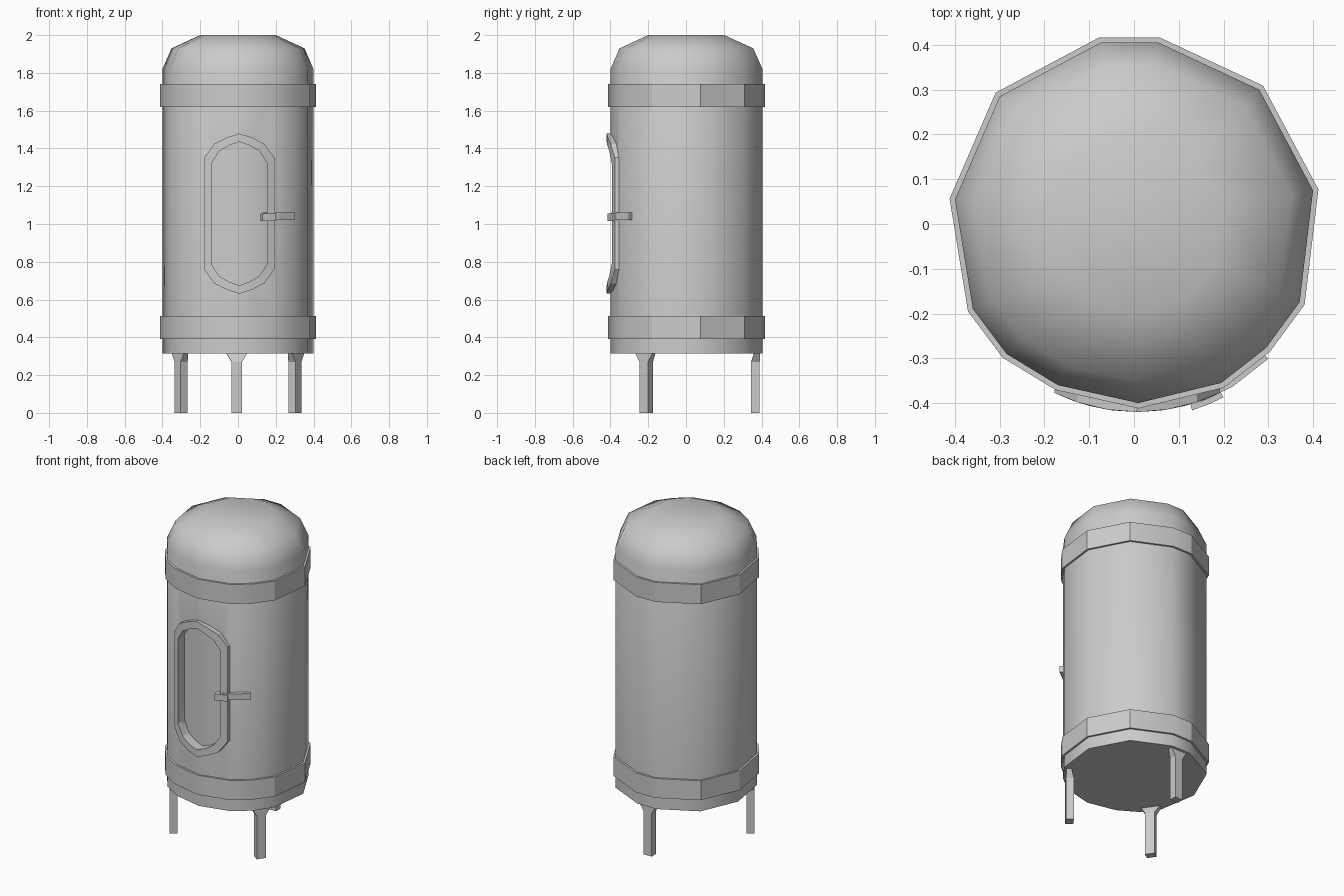
import bpy, math
from math import sin, cos, sqrt, radians

if "Cube" in bpy.data.objects:
    bpy.data.objects.remove(bpy.data.objects["Cube"])

# Shared uneven low-poly footprint of the tank (plan view)
PLAN = [(-.075, .405), (.055, .405), (.28, .30), (.40, .075), (.37, -.175),
        (.295, -.277), (.195, -.355), (.01, -.40), (-.17, -.36),
        (-.285, -.29), (-.36, -.19), (-.40, .055), (-.30, .285)][::-1]


def make(name, verts, faces, angle=None):
    me = bpy.data.meshes.new(name)
    me.from_pydata(verts, [], faces)
    ob = bpy.data.objects.new(name, me)
    bpy.context.collection.objects.link(ob)
    if angle:
        smooth(ob, angle)
    return ob


def select(ob):
    bpy.ops.object.select_all(action='DESELECT')
    ob.select_set(True)
    bpy.context.view_layer.objects.active = ob


def smooth(ob, angle):
    select(ob)
    bpy.ops.object.shade_smooth_by_angle(angle=radians(angle))


def loft(name, profile, cap, angle=None):
    """Stack scaled copies of the footprint; profile is (scale, z)."""
    n = len(PLAN)
    v = [(x * s, y * s, z) for s, z in profile for x, y in PLAN]
    f = [(k * n + i, k * n + (i + 1) % n, (k + 1) * n + (i + 1) % n, (k + 1) * n + i)
         for k in range(len(profile) - 1) for i in range(n)]
    if cap:
        f += [tuple(range(n))[::-1], tuple(range(len(v) - n, len(v)))]
    return make(name, v, f, angle)


COLS = [(-1, .70), (-.72, .87), (-.36, .95), (0, 1), (.36, .95), (.72, .87), (1, .70)]


def oval(w, h, r):
    """Long rounded loop wrapped on radius r: upper row, then lower row."""
    row = [(.007 + c * w, -sqrt(r * r - (c * w) ** 2), t * h) for c, t in COLS]
    return [(x, y, 1.055 + t) for x, y, t in row] + \
           [(x, y, 1.055 - t) for x, y, t in row[::-1]]


# Tank body with domed top
body = loft("tank_body", [(1, .315), (1, 1.82), (.88, 1.93), (.5, 2.0)], True)

# Recessed window cut into the front
N = 14
front = [(x, -.6, z) for x, y, z in oval(.148, .38, .36)]
cv = front + oval(.148, .38, .36)
sides = [(i, i + N, (i + 1) % N + N, (i + 1) % N) for i in range(N)]
cap = [(i, i + 1, N - 2 - i, N - 1 - i) for i in range(6)]
cutter = make("window_cutter", cv, sides + cap + [tuple(a + N for a in q[::-1]) for q in cap])
import bmesh
bm = bmesh.new()
bm.from_mesh(cutter.data)
bmesh.ops.recalc_face_normals(bm, faces=bm.faces)
bm.to_mesh(cutter.data)
bm.free()
cutter.hide_render = True
mod = body.modifiers.new("window", 'BOOLEAN')
mod.operation, mod.object, mod.solver = 'DIFFERENCE', cutter, 'EXACT'
select(body)
bpy.ops.object.modifier_apply(modifier=mod.name)
bpy.data.objects.remove(cutter)
smooth(body, 42)

# Upper and lower bands
for name, z0, z1 in (("lower_band", .39, .512), ("upper_band", 1.62, 1.742)):
    loft(name, [(.99, z0), (1.03, z0), (1.03, z1), (.99, z1)], False, 28)

# Window frame
rings = [oval(.185, .424, .375), oval(.185, .424, .42), oval(.148, .38, .42), oval(.148, .38, .375)]
fv = [p for r in rings for p in r]
ff = [(k * N + i, ((k + 1) % 4) * N + i, ((k + 1) % 4) * N + (i + 1) % N, k * N + (i + 1) % N)
      for k in range(4) for i in range(N)]
make("window_frame", fv, ff[::1], 25)


# Latch bar wrapped over the frame edge
def strap(name, xs, r0, r1, z0, z1):
    v = [(x * r / r1, -sqrt(r1 * r1 - x * x) * r / r1, z)
         for x in xs for r, z in ((r0, z0), (r1, z0), (r1, z1), (r0, z1))]
    m = len(xs) - 1
    f = [(k * 4 + j, (k + 1) * 4 + j, (k + 1) * 4 + (j + 1) % 4, k * 4 + (j + 1) % 4)
         for k in range(m) for j in range(4)]
    make(name, v, f + [(0, 1, 2, 3), (m * 4 + 3, m * 4 + 2, m * 4 + 1, m * 4)])


strap("latch_bar", [.15, .22, .30], .385, .425, 1.022, 1.06)
strap("latch_catch", [.13, .165, .20], .40, .436, 1.016, 1.056)

# Three legs, flared where they meet the tank
SECT = [(.028, .345, .39, 0), (.028, .345, .39, .27), (.058, .362, .39, .32)]
for name, a in (("back_leg", 91), ("front_left_leg", 215), ("front_right_leg", 325)):
    c, s = cos(radians(a)), sin(radians(a))
    v = [(r * c - t * s, r * s + t * c, z) for w, ri, ro, z in SECT
         for r, t in ((ri, -w), (ro, -w), (ro, w), (ri, w))]
    f = [(k * 4 + j, k * 4 + (j + 1) % 4, k * 4 + 4 + (j + 1) % 4, k * 4 + 4 + j)
         for k in range(2) for j in range(4)]
    make(name, v, f + [(3, 2, 1, 0), (8, 9, 10, 11)])
